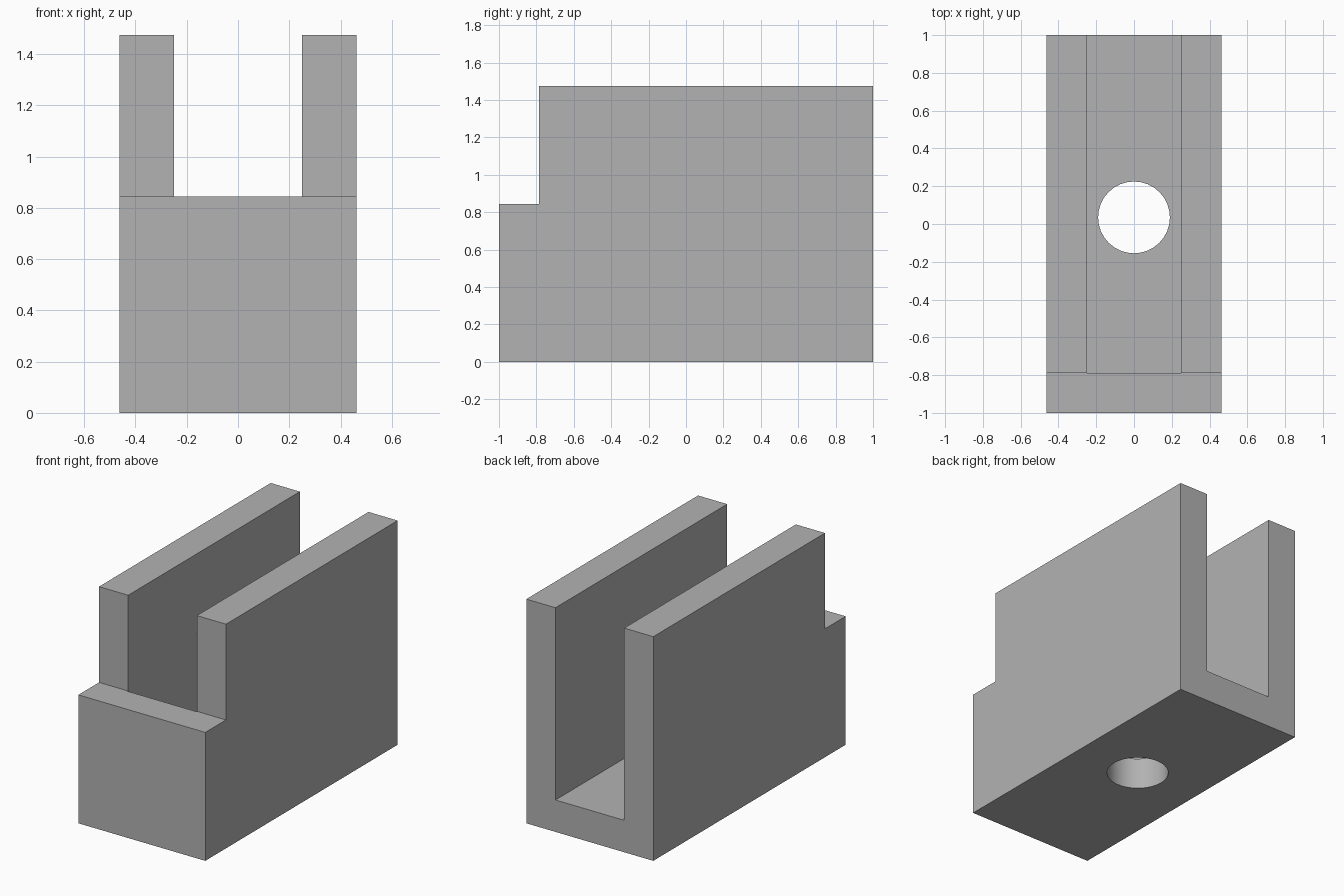
import bpy
import math

cube = bpy.data.objects.get("Cube")
if cube:
    bpy.data.objects.remove(cube, do_unlink=True)

HALF_WIDTH, HEIGHT = 0.462, 1.475
SLOT_HALF, FLOOR = 0.25, 0.21
STEP_Y, STEP_Z = -0.785, 0.845
HOLE_Y = 0.035

grey = bpy.data.materials.new("plain grey")
grey.use_nodes = True
colour = (0.448, 0.448, 0.448, 1)
grey.diffuse_color = colour
grey.node_tree.nodes["Principled BSDF"].inputs["Base Color"].default_value = colour


def box(name, low, high):
    centre = [(a + b) / 2 for a, b in zip(low, high)]
    bpy.ops.mesh.primitive_cube_add(size=1, location=centre)
    obj = bpy.context.object
    obj.name = name
    obj.scale = [b - a for a, b in zip(low, high)]
    bpy.ops.object.transform_apply(location=True, rotation=False, scale=True)
    obj.data.materials.append(grey)
    return obj


def upright_cylinder(name, radius, low, high):
    bpy.ops.mesh.primitive_cylinder_add(
        vertices=32, radius=radius, depth=high - low,
        location=(0, HOLE_Y, (low + high) / 2))
    obj = bpy.context.object
    obj.name = name
    obj.data.materials.append(grey)
    return obj


def cut(target, cutter):
    mod = target.modifiers.new(cutter.name, 'BOOLEAN')
    mod.operation = 'DIFFERENCE'
    mod.solver = 'EXACT'
    mod.object = cutter
    cutter.hide_render = True
    bpy.context.view_layer.objects.active = target
    bpy.ops.object.modifier_apply(modifier=mod.name)
    bpy.data.objects.remove(cutter, do_unlink=True)


# Solid block
block = box("channel_block", (-HALF_WIDTH, -1, 0), (HALF_WIDTH, 1, HEIGHT))

# Lowered front ledge
cut(block, box("step_cutter", (-1, -2, STEP_Z), (1, STEP_Y, 2)))

# Channel open at the top and back, closed by the front ledge
cut(block, box("channel_cutter", (-SLOT_HALF, STEP_Y - 0.005, FLOOR),
               (SLOT_HALF, 2, 2)))

# Screw hole through the floor, and head clearance scooped from the side walls
cut(block, upright_cylinder("hole_cutter", 0.19, -0.2, 0.5))
cut(block, upright_cylinder("head_cutter", 0.275, FLOOR, 0.955))

# Smooth round surfaces, sharp corners
bpy.ops.object.select_all(action='DESELECT')
block.select_set(True)
bpy.context.view_layer.objects.active = block
bpy.ops.object.shade_smooth_by_angle(angle=math.radians(20))
